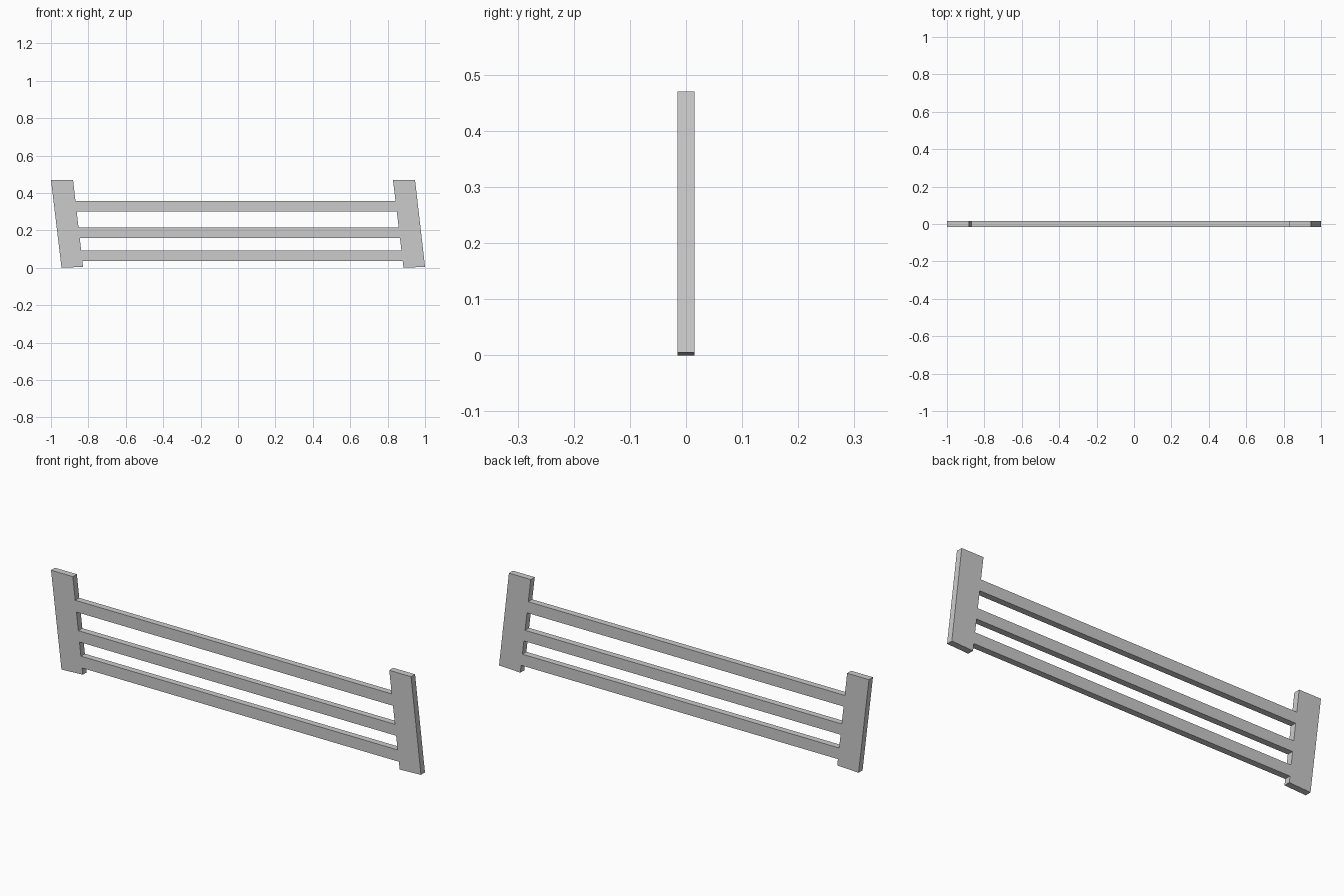
import bpy
import bmesh
from mathutils import Vector

if "Cube" in bpy.data.objects:
    bpy.data.objects.remove(bpy.data.objects["Cube"])

HALF_DEPTH = 0.0155
TOP, BOTTOM_OUT = 0.47, 0.005
SHIFT = 1.8285                                  # distance between the two posts
RAILS = [(0.037, 0.093), (0.160, 0.214), (0.302, 0.358)]   # bottom, top of each rail

bm = bmesh.new()


def on_edge(a, b, z):
    """Point at height z on the slanted edge a-b."""
    t = (z - a[1]) / (b[1] - a[1])
    return (a[0] + t * (b[0] - a[0]), z)


def vert(p):
    return bm.verts.new((p[0], -HALF_DEPTH, p[1]))


# Leaning post outline: bottom left, bottom right, top right, top left
bl, br, tr, tl = (-0.9435, 0.0), (-0.8285, BOTTOM_OUT), (-0.882, TOP), (-1.0, TOP)
heights = [z for rail in RAILS for z in rail]


def shift(p):
    return (p[0] + SHIFT, p[1])


# Left post, with rail joints on its inner (right) edge
left_joints = [vert(on_edge(br, tr, z)) for z in heights]
bm.faces.new([vert(bl), vert(br), *left_joints, vert(tr), vert(tl)])

# Right post, with rail joints on its inner (left) edge
right_joints = [vert(on_edge(shift(bl), shift(tl), z)) for z in heights]
bm.faces.new([vert(shift(bl)), vert(shift(br)), vert(shift(tr)),
              vert(shift(tl)), *reversed(right_joints)])

# Rails welded between the posts
for i in range(0, len(heights), 2):
    bm.faces.new([left_joints[i], right_joints[i],
                  right_joints[i + 1], left_joints[i + 1]])

# Give the flat frame its thickness
front = list(bm.faces)
result = bmesh.ops.extrude_face_region(bm, geom=front, use_keep_orig=True)
moved = [g for g in result["geom"] if isinstance(g, bmesh.types.BMVert)]
bmesh.ops.translate(bm, verts=moved, vec=Vector((0, 2 * HALF_DEPTH, 0)))
bmesh.ops.recalc_face_normals(bm, faces=bm.faces)

mesh = bpy.data.meshes.new("rail_frame")
bm.to_mesh(mesh)
bm.free()
bpy.context.collection.objects.link(bpy.data.objects.new("rail_frame", mesh))
